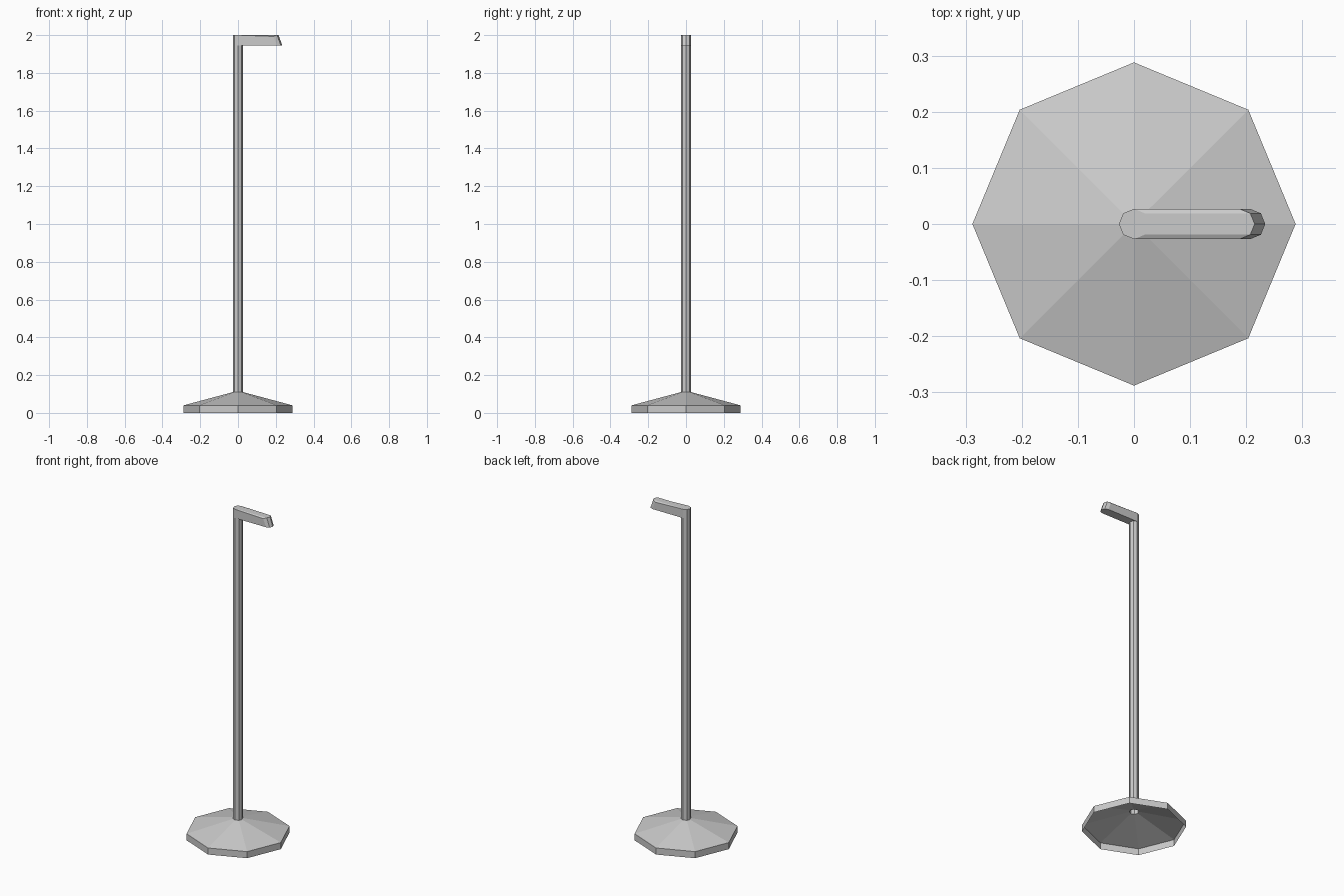
import bpy, bmesh, math

if "Cube" in bpy.data.objects:
    bpy.data.objects.remove(bpy.data.objects["Cube"])

SIDES = 8
POLE_R = 0.027
BASE_TOP = 0.11


def loft(levels):
    """Open octagonal shell through (radius, z) levels."""
    bm = bmesh.new()
    rings = []
    for r, z in levels:
        rings.append([bm.verts.new((r * math.cos(math.tau * i / SIDES),
                                    r * math.sin(math.tau * i / SIDES), z))
                      for i in range(SIDES)])
    for a, b in zip(rings, rings[1:]):
        for i in range(SIDES):
            j = (i + 1) % SIDES
            bm.faces.new((a[i], a[j], b[j], b[i]))
    return bm, rings


def finish(bm, name):
    mesh = bpy.data.meshes.new(name)
    bm.to_mesh(mesh)
    bm.free()
    obj = bpy.data.objects.new(name, mesh)
    bpy.context.collection.objects.link(obj)
    return obj


# Base: hollow foot with a short wall and a shallow cone
bm, _ = loft([(0.288, 0), (0.288, 0.04), (POLE_R, BASE_TOP)])
finish(bm, "base")

# Pole: hollow tube, open below and capped on top
bm, rings = loft([(POLE_R, BASE_TOP), (POLE_R, 1.946), (POLE_R, 2.0)])
bm.faces.new(rings[-1])

# Lamp arm: pull out the right-hand faces of the top section
front = [f for f in bm.faces if len(f.verts) == 4
         and f.calc_center_median().z > 1.95 and f.calc_center_median().x > 0]
out = bmesh.ops.extrude_face_region(bm, geom=front)
for v in [g for g in out["geom"] if isinstance(g, bmesh.types.BMVert)]:
    if v.co.z > 1.98:
        v.co.x += 0.188                   # slanted tip, shorter on top
        if abs(v.co.y) > 0.025:
            v.co.z -= 0.007               # sloped upper edges
    else:
        v.co.x += 0.207
bmesh.ops.delete(bm, geom=[f for f in front if f.is_valid], context='FACES')
bmesh.ops.recalc_face_normals(bm, faces=bm.faces)
finish(bm, "pole_and_lamp_arm")
